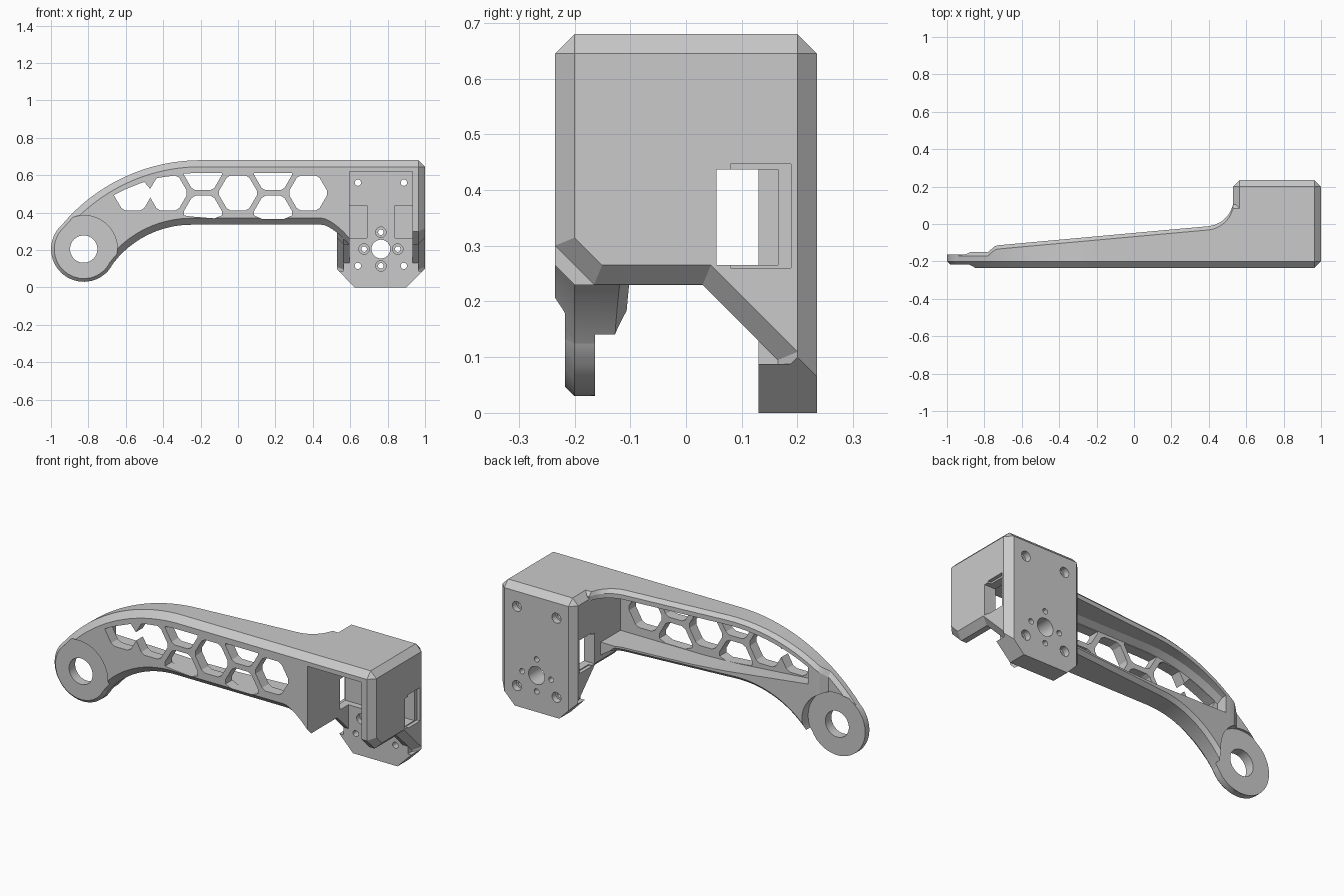
import bpy, bmesh, math

if "Cube" in bpy.data.objects:
    bpy.data.objects.remove(bpy.data.objects["Cube"])

SHADE = (0.59, 0.59, 0.59, 1)
grey = bpy.data.materials.new("plain grey")
grey.use_nodes = True
grey.diffuse_color = SHADE
grey.node_tree.nodes["Principled BSDF"].inputs["Base Color"].default_value = SHADE

FRONT, CH = -0.235, 0.035
RING_X, RING_Z, RING_R = -0.825, 0.205, 0.175


def make(name, bm):
    bmesh.ops.recalc_face_normals(bm, faces=bm.faces)
    mesh = bpy.data.meshes.new(name)
    bm.to_mesh(mesh)
    bm.free()
    mesh.materials.append(grey)
    ob = bpy.data.objects.new(name, mesh)
    bpy.context.collection.objects.link(ob)
    return ob


def loft_mesh(rings):
    bm = bmesh.new()
    loops = [[bm.verts.new(p) for p in ring] for ring in rings]
    n = len(loops[0])
    for a, b in zip(loops, loops[1:]):
        for i in range(n):
            bm.faces.new((a[i], a[(i + 1) % n], b[(i + 1) % n], b[i]))
    bm.faces.new(loops[0])
    bm.faces.new(loops[-1][::-1])
    bmesh.ops.recalc_face_normals(bm, faces=bm.faces)
    return bm


def prism_y(name, pts, y0, y1):
    return make(name, loft_mesh([[(x, y, z) for x, z in pts] for y in (y0, y1)]))


def block(name, x0, x1, y0, y1, z0, z1):
    return prism_y(name, [(x0, z0), (x1, z0), (x1, z1), (x0, z1)], y0, y1)


def disc(name, x, z, steps, n=32):
    """Turned part about a y axis; steps are (radius, y) pairs."""
    return make(name, loft_mesh([[(x + r * math.cos(math.tau * i / n), y,
                                   z + r * math.sin(math.tau * i / n)) for i in range(n)]
                                 for r, y in steps]))


def combine(target, other, op):
    mod = target.modifiers.new(op, "BOOLEAN")
    mod.object, mod.operation, mod.solver = other, op, "EXACT"
    bpy.context.view_layer.objects.active = target
    bpy.ops.object.modifier_apply(modifier=mod.name)
    bpy.data.objects.remove(other)


# Arm outline, optionally inset by c
def arc(x, x0, r):
    return math.sqrt(max(0, r * r - (x - x0) ** 2))


def upper(x, c=0):
    if x > -0.2:
        return 0.68 - c
    return 0.68 - 0.968 + arc(x, -0.2, 0.968 - c)


def lower(x, c=0):
    if x < -0.701:
        return RING_Z - arc(x, RING_X, RING_R - c)
    if x < -0.25:
        return 0.335 - 0.525 + arc(x, -0.25, 0.525 + c)
    drop = max(0, (x - 0.45) / 0.145)
    return 0.335 + c - 0.105 * drop ** 1.5


def back(x):
    if x < -0.78:
        return -0.15
    if x < -0.74:
        return -0.15 + 0.875 * (x + 0.78)
    if x < 0.39:
        return -0.115 + 0.091 * (x + 0.74)
    return 0.142 - arc(min(x, 0.53), 0.38, 0.155)


def pocket_low(x):
    return 0.365 + 0.08 * max(0, -0.1 - x)


xs = [-0.94 + 0.03 * i for i in range(25)] + [-0.2, 0.0, 0.2, 0.39]
xs += [0.39 + 0.014 * i for i in range(1, 11)] + [0.56, 0.6]

# Chamfered arm, swept along its length
rings = []
for x in sorted(xs + [-0.78, -0.745]):
    y, k = back(x), 0.02
    rings.append([(x, FRONT, lower(x, CH)), (x, FRONT + CH, lower(x)),
                  (x, y - k, lower(x)), (x, y, lower(x, k)),
                  (x, y, upper(x, k)), (x, y - k, upper(x)),
                  (x, FRONT + CH, upper(x)), (x, FRONT, upper(x, CH))])
body = make("bracket_arm", loft_mesh(rings))

# Pivot end with a recessed face on either side
combine(body, disc("pivot_end", RING_X, RING_Z,
                   [(RING_R - CH, -0.234), (RING_R - 0.0005, -0.2), (RING_R - 0.0005, -0.151)], 64), "UNION")
for y0, y1 in ((-0.3, -0.217), (-0.163, 0)):
    combine(body, disc("pivot_recess", RING_X, RING_Z, [(0.18, y0), (0.18, y1)], 64), "DIFFERENCE")
combine(body, disc("pivot_hole", RING_X, RING_Z, [(0.073, -0.4), (0.073, 0)], 48), "DIFFERENCE")

# Open pocket in the back of the arm
rings = []
for x in [-0.68 + 0.04 * i for i in range(13)] + [0.0, 0.4, 0.53]:
    lo = pocket_low(x)
    hi = upper(x) - 0.065
    rings.append([(x, -0.175, lo), (x, -0.175, hi), (x, -0.14, hi + 0.02),
                  (x, 0.3, hi + 0.02), (x, 0.3, lo)])
combine(body, make("arm_pocket", loft_mesh(rings)), "DIFFERENCE")
combine(body, block("arm_relief", 0.3, 0.53, 0.0, 0.3, 0.1, 0.63), "DIFFERENCE")

# Honeycomb openings with clipped corners, trimmed to the pocket outline
cells = [(i, 0) for i in (-3, -2, 0, 2)] + [(i, s) for i in (-1, 1) for s in (-1, 1)]
for col, row in cells:
    cx, cz = 0.1875 * col, 0.505 + 0.108 * row
    pts = []
    for i in range(6):
        for d in (-7, 7):
            a = math.radians(60 * i + d)
            r = 0.0935 / math.cos(math.radians(30 - 7))
            x, z = cx + r * math.cos(a), cz + r * math.sin(a)
            pts.append((x, min(max(z, pocket_low(x) + 0.002), upper(x) - 0.068)))
    combine(body, prism_y("cell", pts, -0.4, 0.05), "DIFFERENCE")

# Motor housing: side profile with chamfered outer edges
side = [(-0.235, 0.3), (-0.165, 0.23), (0.03, 0.23), (0.165, 0.095),
        (0.165, 0), (0.235, 0), (0.235, 0.68), (-0.235, 0.68)]
bm = loft_mesh([[(x, y, z) for y, z in side] for x in (0.53, 1.0)])


def is_outer(e):
    a, b = e.verts[0].co, e.verts[1].co
    if abs(a.x - b.x) > 0.1:
        return a.z > 0.67
    return max(a.z, b.z) > 0.01


bmesh.ops.bevel(bm, geom=[e for e in bm.edges if is_outer(e)], offset=CH,
                offset_type="OFFSET", segments=1, affect="EDGES")
combine(body, make("motor_housing", bm), "UNION")
combine(body, block("plate_middle", 0.565, 0.965, 0.13, 0.19, 0, 0.2), "UNION")
combine(body, block("plate_foot", 0.53, 1.0, 0.13, 0.2, 0, 0.088), "UNION")

# Housing cavity and cut lower corners
combine(body, block("cavity", 0.595, 0.932, -0.4, 0.13, -0.1, 0.62), "DIFFERENCE")
for pts in ([(0.43, 0.2), (0.43, -0.1), (0.72, -0.1)], [(1.1, 0.2), (1.1, -0.1), (0.8, -0.1)]):
    combine(body, prism_y("corner_cut", pts, 0.0, 0.4), "DIFFERENCE")

# Side windows, with a wider mouth outside
for x0, x1 in ((0.45, 0.69), (0.84, 1.1)):
    combine(body, block("window", x0, x1, 0.055, 0.165, 0.265, 0.437), "DIFFERENCE")
for x0, x1 in ((0.45, 0.55), (0.98, 1.1)):
    combine(body, block("window_mouth", x0, x1, 0.08, 0.188, 0.26, 0.447), "DIFFERENCE")

# Shaft hole and counterbored screw holes in the back plate
MX, MZ = 0.764, 0.205
combine(body, disc("shaft_hole", MX, MZ, [(0.05, 0), (0.05, 0.4)]), "DIFFERENCE")
for dx, dz in ((0.09, 0), (-0.09, 0), (0, 0.09), (0, -0.09)):
    combine(body, disc("screw", MX + dx, MZ + dz,
                       [(0.028, 0), (0.028, 0.16), (0.015, 0.1601), (0.015, 0.4)], 20), "DIFFERENCE")
for x in (0.641, 0.887):
    for z in (0.115, 0.56):
        combine(body, disc("corner_screw", x, z,
                           [(0.017, 0), (0.017, 0.2), (0.028, 0.2001), (0.028, 0.4)], 20), "DIFFERENCE")

# Crisp edges, smooth curves
bpy.ops.object.select_all(action="DESELECT")
body.select_set(True)
bpy.context.view_layer.objects.active = body
bpy.ops.object.shade_smooth_by_angle(angle=math.radians(20))
